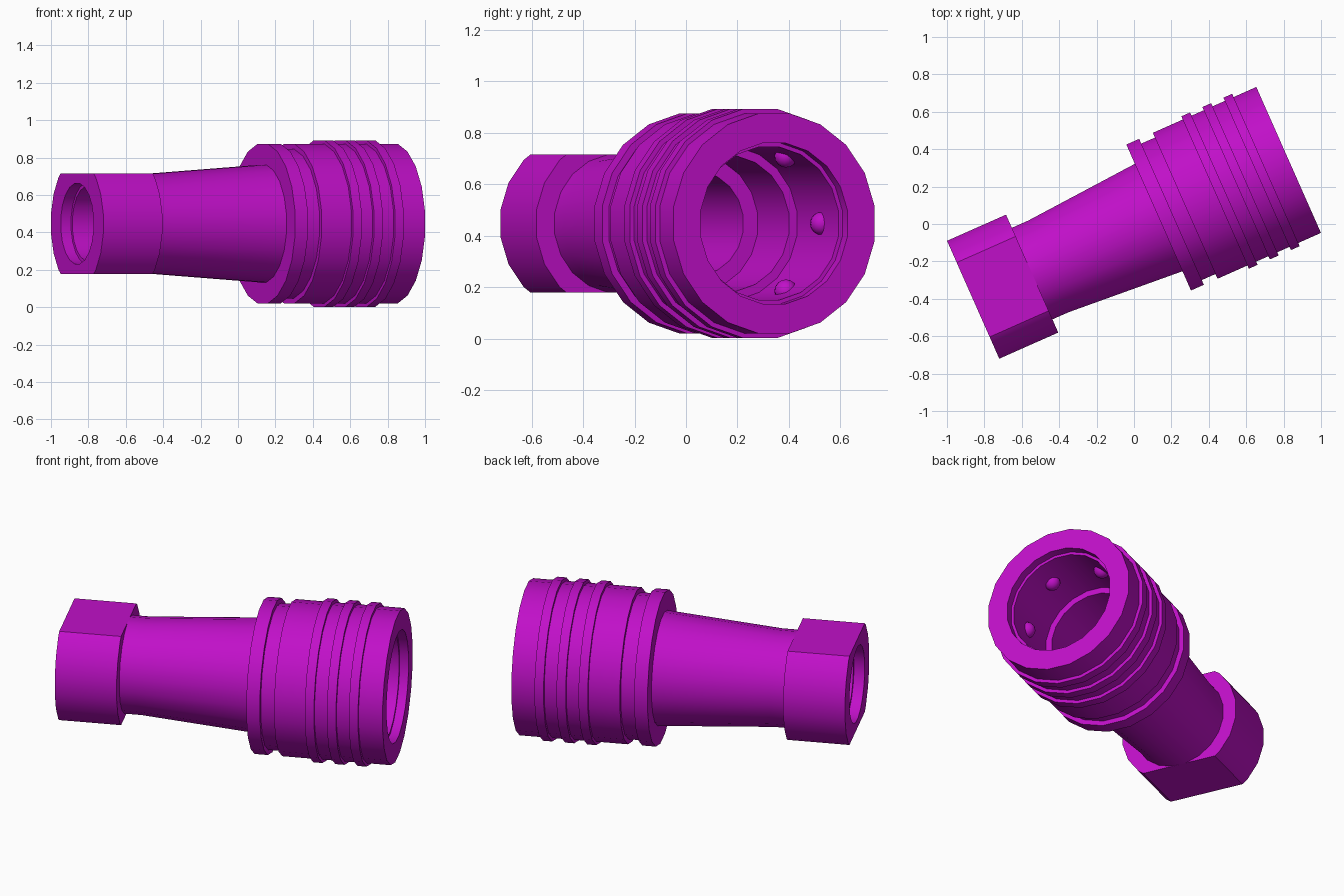
import bpy, bmesh, math
from mathutils import Matrix, Vector

SIDES = 20
LENGTH = 1.845

default = bpy.data.objects.get("Cube")
if default:
    bpy.data.objects.remove(default, do_unlink=True)

# Single magenta finish
magenta = bpy.data.materials.new("magenta")
magenta.use_nodes = True
colour = (0.53, 0.005, 0.58, 1)
magenta.diffuse_color = colour
magenta.node_tree.nodes["Principled BSDF"].inputs["Base Color"].default_value = colour

# Local x runs along the coupling, from the nut to the open socket
PLACE = Matrix.Translation((-0.86, -0.405, 0.447)) @ Matrix.Rotation(math.radians(23.9), 4, 'Z')


def finish(bm, name):
    bmesh.ops.recalc_face_normals(bm, faces=bm.faces)
    mesh = bpy.data.meshes.new(name)
    bm.to_mesh(mesh)
    bm.free()
    mesh.materials.append(magenta)
    obj = bpy.data.objects.new(name, mesh)
    bpy.context.collection.objects.link(obj)
    obj.matrix_world = PLACE
    bpy.ops.object.select_all(action='DESELECT')
    obj.select_set(True)
    bpy.context.view_layer.objects.active = obj
    bpy.ops.object.shade_smooth_by_angle(angle=math.radians(30))
    return obj


def revolve(profile):
    """Turn a closed (distance, radius) profile around the x axis."""
    bm = bmesh.new()
    rings = []
    for i in range(SIDES):
        a = 2 * math.pi * (i + 0.5) / SIDES
        rings.append([bm.verts.new((t, r * math.sin(a), r * math.cos(a))) for t, r in profile])
    for i, ring in enumerate(rings):
        after = rings[(i + 1) % SIDES]
        for j in range(len(profile)):
            k = (j + 1) % len(profile)
            bm.faces.new((ring[j], ring[k], after[k], after[j]))
    return bm


# Nut: bored disc with a flat cut above and below
nut = revolve([(0, 0.218), (0, 0.349), (0.345, 0.349), (0.345, 0.24),
               (0.32, 0.24), (0.32, 0.2), (0.06, 0.2), (0.06, 0.218)])
for side in (1, -1):
    cut = bmesh.ops.bisect_plane(nut, geom=nut.verts[:] + nut.edges[:] + nut.faces[:],
                                 plane_co=(0, 0, side * 0.268), plane_no=(0, 0, side),
                                 clear_outer=True)
    edges = [e for e in cut["geom_cut"] if isinstance(e, bmesh.types.BMEdge)]
    bmesh.ops.edgeloop_fill(nut, edges=edges)
finish(nut, "nut")

# Body: tapered neck, flange, groove, ribbed sleeve and stepped socket
BARREL, RIB = 0.432, 0.451
outside = [(0.32, 0.271), (0.44, 0.271), (1.085, 0.318), (1.085, BARREL),
           (1.16, BARREL), (1.16, 0.404), (1.24, 0.404), (1.24, BARREL)]
for n in range(3):
    start = 1.415 + n * 0.123
    end = start + 0.051
    outside += [(start, BARREL), (start, RIB), (end, RIB), (end, BARREL)]
outside.append((LENGTH, BARREL))
inside = [(0, 0.316), (0.05, 0.316), (0.05, 0.3), (0.45, 0.3), (0.45, 0.265),
          (0.75, 0.265), (0.75, 0.203)]
inside = [(LENGTH - depth, r) for depth, r in inside]
finish(revolve(outside + inside + [(0.32, 0.203)]), "body")

# Six locking balls around the socket wall
balls = bmesh.new()
for n in range(6):
    a = n * math.pi / 3
    spot = Vector((LENGTH - 0.23, 0.303 * math.cos(a), 0.303 * math.sin(a)))
    bmesh.ops.create_uvsphere(balls, u_segments=12, v_segments=8, radius=0.045,
                              matrix=Matrix.Translation(spot))
finish(balls, "locking_balls")
